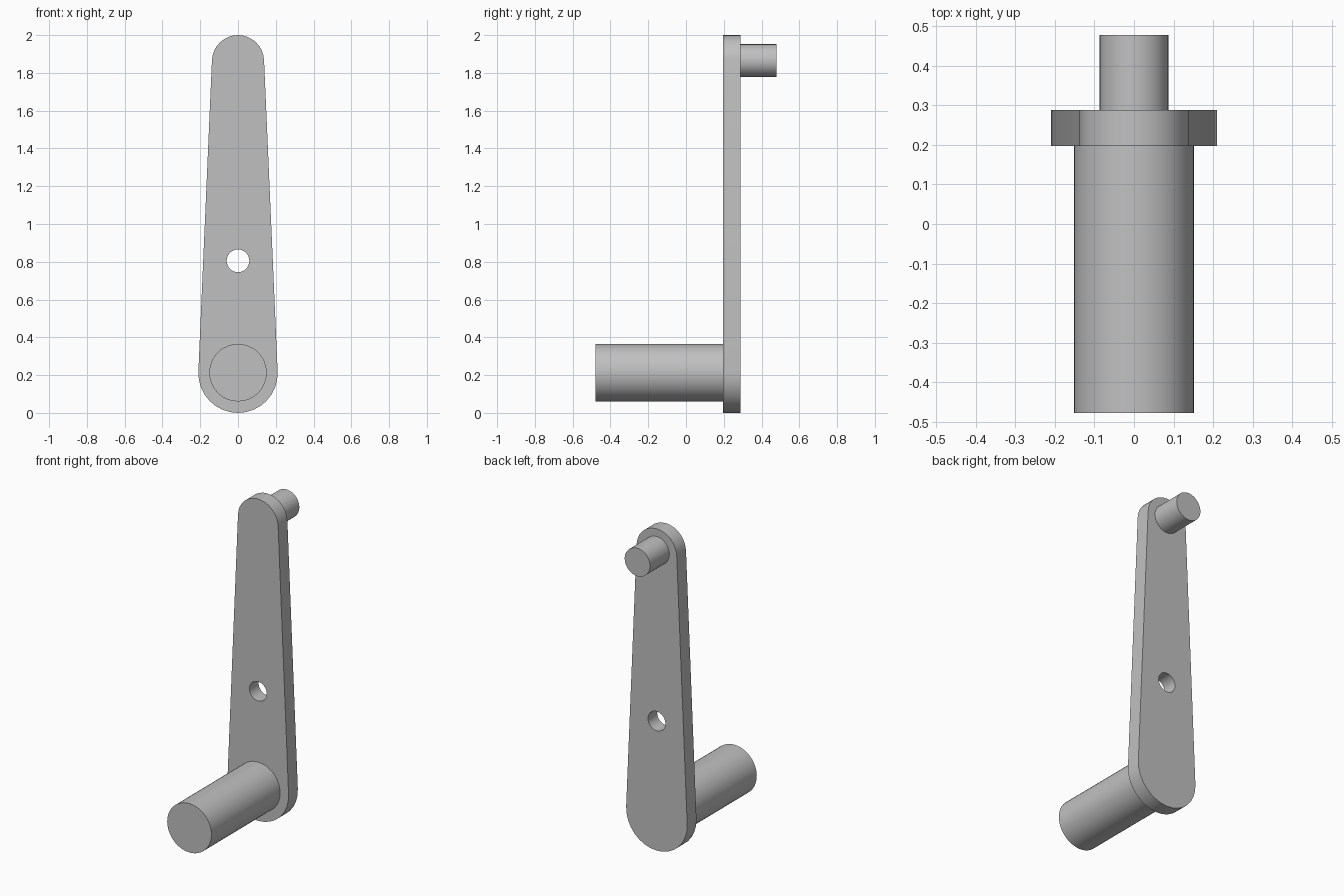
import bpy, bmesh
from math import sin, cos, pi, asin, radians

cube = bpy.data.objects.get("Cube")
if cube:
    bpy.data.objects.remove(cube)

metal = bpy.data.materials.new("plain grey")
metal.use_nodes = True
GREY = (0.53, 0.53, 0.53, 1)
metal.diffuse_color = GREY
metal.node_tree.nodes["Principled BSDF"].inputs["Base Color"].default_value = GREY

FRONT, BACK = 0.197, 0.288           # faces of the arm plate
LOW_Z, LOW_R = 0.21, 0.21            # wide rounded end
TOP_Z, TOP_R = 1.862, 0.138          # narrow rounded end


def finish(obj):
    obj.data.materials.clear()
    obj.data.materials.append(metal)
    bpy.ops.object.select_all(action='DESELECT')
    obj.select_set(True)
    bpy.context.view_layer.objects.active = obj
    bpy.ops.object.shade_smooth_by_angle(angle=radians(30))


def rod(name, radius, z, y0, y1):
    bpy.ops.mesh.primitive_cylinder_add(
        vertices=48, radius=radius, depth=y1 - y0,
        location=(0, (y0 + y1) / 2, z), rotation=(pi / 2, 0, 0))
    obj = bpy.context.object
    obj.name = name
    finish(obj)


def arc(radius, z, start, end, steps):
    angles = [start + (end - start) * i / steps for i in range(steps + 1)]
    return [(radius * cos(a), z + radius * sin(a)) for a in angles]


# Tapered arm: two end arcs joined by tangent edges, pierced by a round hole
tilt = asin((LOW_R - TOP_R) / (TOP_Z - LOW_Z))
outline = (arc(TOP_R, TOP_Z, tilt, pi - tilt, 16)
           + arc(LOW_R, LOW_Z, pi - tilt, 2 * pi + tilt, 16))
hole = arc(0.06, 0.805, 0, 2 * pi, 32)[:-1]

curve = bpy.data.curves.new("arm", 'CURVE')
curve.dimensions = '2D'
curve.fill_mode = 'BOTH'
curve.extrude = (BACK - FRONT) / 2
for loop in (outline, hole):
    spline = curve.splines.new('POLY')
    spline.points.add(len(loop) - 1)
    for point, (x, z) in zip(spline.points, loop):
        point.co = (x, z, 0, 1)
    spline.use_cyclic_u = True

arm = bpy.data.objects.new("arm", curve)
bpy.context.collection.objects.link(arm)
arm.location.y = (FRONT + BACK) / 2
arm.rotation_euler.x = pi / 2
bpy.ops.object.select_all(action='DESELECT')
arm.select_set(True)
bpy.context.view_layer.objects.active = arm
bpy.ops.object.convert(target='MESH')
arm = bpy.context.object

bm = bmesh.new()
bm.from_mesh(arm.data)
bmesh.ops.remove_doubles(bm, verts=bm.verts, dist=0.0001)
bmesh.ops.recalc_face_normals(bm, faces=bm.faces)
bm.to_mesh(arm.data)
bm.free()
finish(arm)

# Handle at the front of the wide end, pin at the back of the narrow end
rod("handle", 0.152, 0.213, -0.478, FRONT)
rod("pin", 0.087, 1.865, BACK, 0.478)
